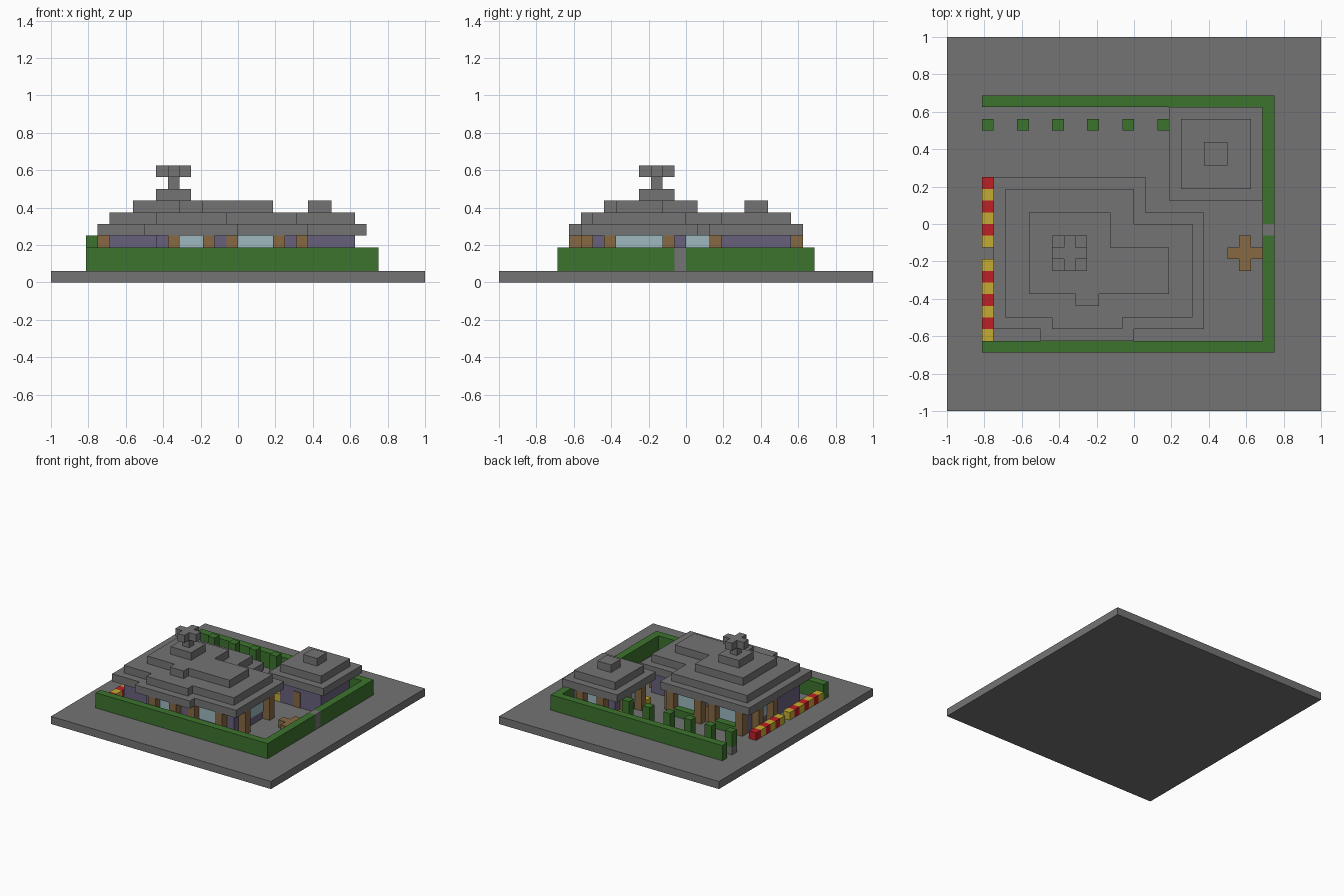
import bpy
import bmesh

cube = bpy.data.objects.get("Cube")
if cube:
    bpy.data.objects.remove(cube, do_unlink=True)

U = 2 / 32  # size of one block


def material(name, rgb):
    mat = bpy.data.materials.new(name)
    mat.use_nodes = True
    mat.diffuse_color = (*rgb, 1)
    bsdf = next(n for n in mat.node_tree.nodes if n.type == 'BSDF_PRINCIPLED')
    bsdf.inputs["Base Color"].default_value = (*rgb, 1)
    bsdf.inputs["Roughness"].default_value = 0.9
    return mat


STONE = material("stone grey", (0.175, 0.175, 0.175))
GREEN = material("leaf green", (0.045, 0.175, 0.027))
RED = material("flower red", (0.51, 0.014, 0.018))
YELLOW = material("flower yellow", (0.55, 0.41, 0.03))
GLASS = material("pale glass", (0.34, 0.48, 0.52))
PURPLE = material("wall purple", (0.14, 0.12, 0.205))
WOOD = material("wood brown", (0.24, 0.14, 0.055))


def prism(name, outline, z0, z1, mat):
    """Extrude an outline given in block units."""
    bm = bmesh.new()
    base = bm.faces.new([bm.verts.new((x * U - 1, y * U - 1, z0 * U)) for x, y in outline])
    top = bmesh.ops.extrude_face_region(bm, geom=[base])["geom"]
    verts = [v for v in top if isinstance(v, bmesh.types.BMVert)]
    bmesh.ops.translate(bm, verts=verts, vec=(0, 0, (z1 - z0) * U))
    bmesh.ops.recalc_face_normals(bm, faces=bm.faces)
    mesh = bpy.data.meshes.new(name)
    bm.to_mesh(mesh)
    bm.free()
    mesh.materials.append(mat)
    obj = bpy.data.objects.new(name, mesh)
    bpy.context.collection.objects.link(obj)
    return obj


def box(name, x0, x1, y0, y1, z0, z1, mat):
    return prism(name, [(x0, y0), (x1, y0), (x1, y1), (x0, y1)], z0, z1, mat)


def house(d):
    """Main house outline, grown by d blocks."""
    lo, hi, left, right = 8 - d, 16 + d, 5 - d, 21 + d
    return [(left, lo), (9 - d, lo), (9 - d, lo - 1), (15 + d, lo - 1), (15 + d, lo),
            (right, lo), (right, hi), (16 + d, hi), (16 + d, hi + 3), (left, hi + 3)]


def annex(d):
    """Annex outline, grown by d blocks."""
    return [(20 - d, 19 - d), (26 + d, 19 - d), (26 + d, 25 + d), (20 - d, 25 + d)]


def plus(name, x, y, z, mat):
    """Cross of five blocks, centred on block x, y."""
    a, b, c, d = -1, 0, 1, 2
    pts = [(a, b), (b, b), (b, a), (c, a), (c, b), (d, b),
           (d, c), (c, c), (c, d), (b, d), (b, c), (a, c)]
    prism(name, [(x + i, y + j) for i, j in pts], z, z + 1, mat)


def plate(name, axis, wall, out, a, b, z0, z1, mat):
    """Thin panel on a wall; axis is the wall's normal, out its sign."""
    w0, w1 = sorted((wall, wall + out * 0.08))
    if axis == "x":
        box(name, w0, w1, a, b, z0, z1, mat)
    else:
        box(name, a, b, w0, w1, z0, z1, mat)


def window(side, axis, wall, out, first, last):
    """Glass between two posts that stand one block out from the wall."""
    plate(side + "_window", axis, wall, out, first + 1, last, 2, 4, GLASS)
    p = wall if out > 0 else wall - 1
    for c in (first, last):
        x, y = (p, c) if axis == "x" else (c, p)
        box(side + "_post", x, x + 1, y, y + 1, 1, 4, WOOD)


# Ground slab
box("ground_slab", 0, 32, 0, 32, 0, 1, STONE)

# Walls and stepped roofs
for part, outline in (("house", house), ("annex", annex)):
    prism(part + "_walls", outline(0), 1, 4, PURPLE)
    for level, grow in enumerate((1, 0, -2)):
        prism(f"{part}_roof_tier_{level + 1}", outline(grow), 4 + level, 5 + level, STONE)

# Chimney
box("chimney_base", 9, 12, 12, 15, 7, 8, STONE)
box("chimney_stem", 10, 11, 13, 14, 8, 9, STONE)
plus("chimney_cap", 10, 13, 9, STONE)

# Windows with their posts
window("front_bay", "y", 7, -1, 10, 13)
window("front", "y", 8, -1, 15, 19)
window("east", "x", 21, 1, 9, 14)
window("west", "x", 5, -1, 14, 17)
for first in (5, 11):
    window("back", "y", 19, 1, first, first + 4)
    box("back_planter", first + 1, first + 4, 19, 20, 1, 2, GREEN)
window("annex_back", "y", 25, 1, 21, 24)
window("annex_west", "x", 20, -1, 20, 23)

# Side window beside its single post
plate("courtyard_window", "x", 16, 1, 16, 18, 2, 4, GLASS)
box("courtyard_post", 16, 17, 18, 19, 1, 4, WOOD)

# Doors
plate("annex_door", "y", 19, -1, 22, 23, 1, 3, WOOD)
plate("back_door", "y", 19, 1, 10, 11, 1, 3, WOOD)
plate("west_door", "x", 5, -1, 13, 14, 1, 3, WOOD)

# Hedges and gate
prism("hedge_back", [(3, 26), (27, 26), (27, 16), (28, 16), (28, 27), (3, 27)], 1, 3, GREEN)
prism("hedge_front", [(3, 5), (28, 5), (28, 15), (27, 15), (27, 6), (3, 6)], 1, 3, GREEN)
box("gate", 27, 28, 15, 16, 1, 3, STONE)

# Row of small trees
for x in range(3, 19, 3):
    box("tree_trunk", x, x + 1, 24, 25, 1, 2, STONE)
    box("tree_crown", x, x + 1, 24, 25, 2, 4, GREEN)

# Flower row with a path gap
for y in range(6, 20):
    if y != 13:
        mat = RED if y % 2 else YELLOW
        box("flower", 3, 4, y, y + 1, 1, 2, mat)
for y in (19, 24):
    box("annex_flower", 19, 20, y, y + 1, 1, 2, YELLOW)

# Garden table
plus("garden_table", 25, 13, 1, WOOD)
